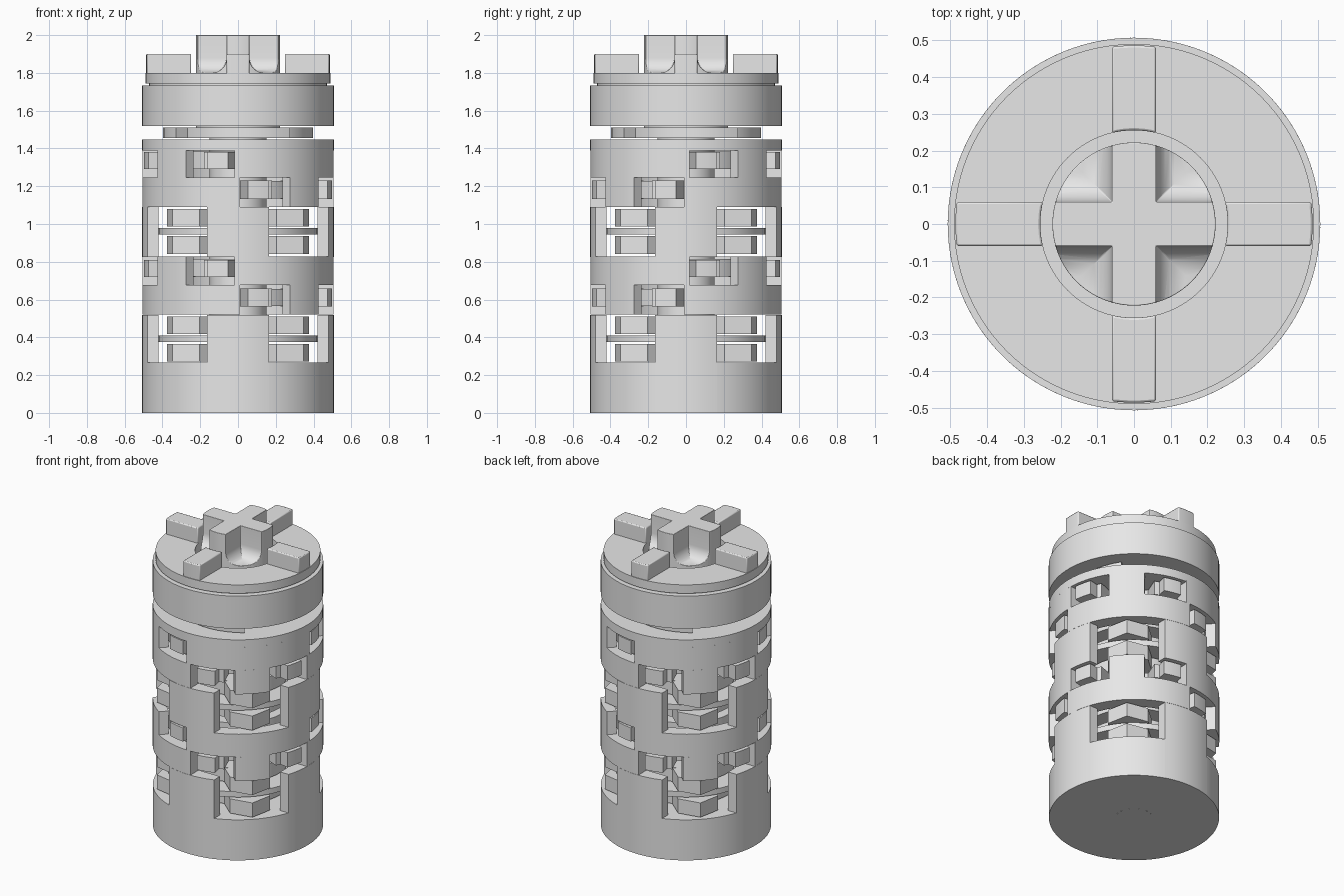
import bpy, bmesh, math
from mathutils import Vector, Matrix

cube = bpy.data.objects.get("Cube")
if cube:
    bpy.data.objects.remove(cube, do_unlink=True)

grey = bpy.data.materials.new("plain_grey")
grey.use_nodes = True
grey.diffuse_color = (0.8, 0.8, 0.8, 1)
grey.node_tree.nodes["Principled BSDF"].inputs["Base Color"].default_value = (0.8, 0.8, 0.8, 1)

R = 0.507        # outer radius
POST_IN = 0.42   # inner face of posts and rings
QUARTERS = (0, 90, 180, 270)
DIAGONALS = (45, 135, 225, 315)
made = []


def finish(name, bm):
    bmesh.ops.recalc_face_normals(bm, faces=bm.faces)
    mesh = bpy.data.meshes.new(name)
    bm.to_mesh(mesh)
    bm.free()
    mesh.materials.append(grey)
    ob = bpy.data.objects.new(name, mesh)
    bpy.context.collection.objects.link(ob)
    made.append(ob)
    return ob


def arc(r, a0, a1, n):
    """Points on a circle between two angles in degrees."""
    steps = [math.radians(a0 + (a1 - a0) * i / n) for i in range(n + 1)]
    return [(r * math.cos(t), r * math.sin(t)) for t in steps]


def prism(name, outline, z0, z1, turn=0):
    """Extrude a flat outline from z0 to z1, turned about z."""
    bm = bmesh.new()
    face = bm.faces.new([bm.verts.new((x, y, z0)) for x, y in outline])
    top = bmesh.ops.extrude_face_region(bm, geom=[face])["geom"]
    bmesh.ops.translate(bm, vec=(0, 0, z1 - z0), verts=[v for v in top if isinstance(v, bmesh.types.BMVert)])
    bmesh.ops.rotate(bm, matrix=Matrix.Rotation(math.radians(turn), 3, 'Z'), verts=bm.verts)
    return finish(name, bm)


def disc(name, r, z0, z1):
    return prism(name, arc(r, 0, 360, 96)[:-1], z0, z1)


def ring(name, r_in, r_out, z0, z1, a0=0, a1=360):
    """Annulus, or a sector of one, swept from a rectangle."""
    bm = bmesh.new()
    full = a1 - a0 == 360
    n = max(8, round((a1 - a0) / 3.75))
    rows = []
    for (xi, yi), (xo, yo) in zip(arc(r_in, a0, a1, n), arc(r_out, a0, a1, n)):
        rows.append([bm.verts.new(p) for p in ((xi, yi, z0), (xo, yo, z0), (xo, yo, z1), (xi, yi, z1))])
    if full:
        rows[-1] = rows[0]
    for a, b in zip(rows, rows[1:]):
        for i in range(4):
            j = (i + 1) % 4
            bm.faces.new((a[i], a[j], b[j], b[i]))
    if not full:
        bm.faces.new(rows[0])
        bm.faces.new(rows[-1])
    return finish(name, bm)


def slab(half, u_in, r_out=R, inner_arc=False):
    """Outline of a parallel-sided block along +x with a round outer end."""
    a = math.degrees(math.asin(half / r_out))
    outer = arc(r_out, -a, a, 10)
    if inner_arc:
        b = math.degrees(math.asin(half / u_in))
        return outer + arc(u_in, b, -b, 10)
    return outer + [(u_in, half), (u_in, -half)]


# Base, central shaft
disc("base", R - 0.001, 0, 0.266)
disc("core_shaft", 0.15, 0.2, 1.53)
disc("base_pin", 0.11, -0.0005, 0.1)

wedge = [(0.28, -0.13), (0.41, -0.12), (0.49, 0), (0.41, 0.12), (0.28, 0.13)]

# Two stacked tiers: posts, pawls, then a stepped coupling ring
for tier, lift in (("lower", 0), ("upper", 0.57)):
    post_bottom = 0 if tier == "lower" else 0.825
    for q in QUARTERS:
        prism(tier + "_post", slab(0.163, POST_IN), post_bottom, 0.519 + lift, q)

    # Pawls in the diagonal gaps, with a divider plate between two layers
    disc(tier + "_divider_plate", POST_IN, 0.374 + lift, 0.41 + lift)
    for z0, z1 in ((0.272, 0.366), (0.417, 0.509)):
        disc(tier + "_pawl_hub", 0.3, z0 + lift, z1 + lift)
        for d in DIAGONALS:
            prism(tier + "_gap_pawl", wedge, z0 + lift, z1 + lift, d)

    # Stepped ring: high on one diagonal pair, low on the other
    low, mid, high = 0.52 + lift, 0.677 + lift, 0.828 + lift
    for d in DIAGONALS:
        is_low = d in (45, 225)
        zr = (low, mid) if is_low else (mid, high)
        zt = (mid, high) if is_low else (low, mid)
        reach = 46.2 if is_low else 47.2
        ring(tier + "_coupling_ring", POST_IN, R, *zr, d - reach, d + reach)
        prism(tier + "_coupling_tab", slab(0.105, 0.437), *zt, d)
        # Pawls in the windows on both sides of the tab
        for side in (-1, 1):
            centre = d + side * 32.5
            prism(tier + "_window_pawl", slab(0.057, 0.28, 0.5), zt[0] + 0.043, zt[1] - 0.018, centre)
            prism(tier + "_window_arm", slab(0.02, 0.25, 0.44), zt[0] + 0.043, zt[1] - 0.018, centre - side * 9)
    for z0 in (low, mid):
        disc(tier + "_window_hub", 0.32, z0 + 0.045, z0 + 0.137)

# Upper collar and the saw-toothed spring layer above it
ring("upper_collar", 0.25, R, 1.39, 1.447)
teeth = []
for q in QUARTERS:
    for i in range(13):
        t = i / 12
        r = 0.35 + 0.08 * t
        a = math.radians(q - 140 + 90 * t)
        teeth.append((r * math.cos(a), r * math.sin(a)))
prism("spring_layer", teeth, 1.456, 1.512)

# Cap
ring("cap_ring", 0.255, R, 1.52, 1.734)
ring("cap_collar", 0.255, 0.47, 1.734, 1.744)
ring("cap_plate", 0.255, 0.49, 1.744, 1.8)
for q in QUARTERS:
    block = prism("cap_block", slab(0.06, 0.255, 0.486, True), 1.79, 1.9, q)
    bev = block.modifiers.new("soft_edges", 'BEVEL')
    bev.width, bev.segments, bev.limit_method = 0.006, 2, 'ANGLE'
    bev.angle_limit = math.radians(40)

# Cross knob: a cylinder with four filleted scoops cut out
knob = disc("cross_knob", 0.222, 1.5, 2.0)
bm = bmesh.new()
for q in QUARTERS:
    part = bmesh.ops.create_cube(bm, size=0.4)["verts"]
    bmesh.ops.translate(bm, vec=(0.26, 0.26, 2.0), verts=part)
    bmesh.ops.rotate(bm, matrix=Matrix.Rotation(math.radians(q), 3, 'Z'), verts=part)
floor_edges = [e for e in bm.edges if all(v.co.z < 1.9 for v in e.verts)]
bmesh.ops.bevel(bm, geom=floor_edges, offset=0.08, segments=8, profile=0.5, affect='EDGES')
scoops = finish("scoop_cutter", bm)
made.remove(scoops)
scoops.hide_render = True
cut = knob.modifiers.new("scoops", 'BOOLEAN')
cut.operation, cut.object, cut.solver = 'DIFFERENCE', scoops, 'EXACT'
bpy.context.view_layer.objects.active = knob
bpy.ops.object.modifier_apply(modifier=cut.name)
bpy.data.objects.remove(scoops, do_unlink=True)
bev = knob.modifiers.new("soft_edges", 'BEVEL')
bev.width, bev.segments, bev.limit_method = 0.01, 3, 'ANGLE'
bev.angle_limit = math.radians(50)

# Smooth curved sides, keep edges sharp
bpy.ops.object.select_all(action='DESELECT')
for ob in made:
    ob.select_set(True)
bpy.context.view_layer.objects.active = knob
bpy.ops.object.shade_smooth_by_angle(angle=math.radians(30))
